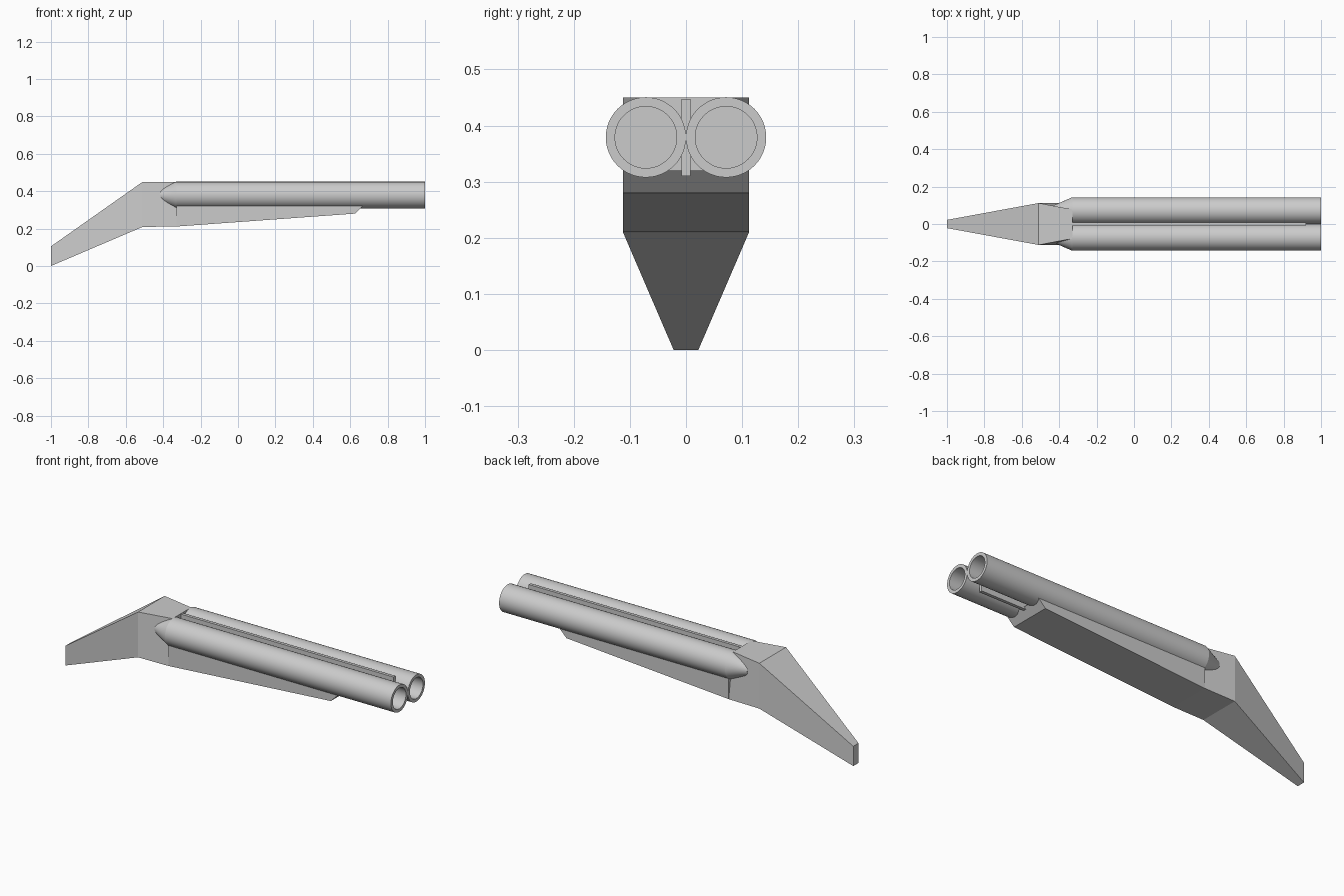
import bpy, bmesh, math

if "Cube" in bpy.data.objects:
    bpy.data.objects.remove(bpy.data.objects["Cube"])


def finish(name, bm):
    bmesh.ops.recalc_face_normals(bm, faces=bm.faces)
    mesh = bpy.data.meshes.new(name)
    bm.to_mesh(mesh)
    bm.free()
    obj = bpy.data.objects.new(name, mesh)
    bpy.context.collection.objects.link(obj)
    return obj


def skin(name, rings):
    """Join rings of points into a closed solid with capped ends."""
    bm = bmesh.new()
    loops = [[bm.verts.new(p) for p in ring] for ring in rings]
    n = len(loops[0])
    for a, b in zip(loops, loops[1:]):
        for i in range(n):
            j = (i + 1) % n
            bm.faces.new((a[i], a[j], b[j], b[i]))
    bm.faces.new(loops[0])
    bm.faces.new(loops[-1])
    return finish(name, bm)


def section(xb, zb, wb, xt, zt, wt):
    """Four-cornered section: bottom and top x, z and half width."""
    return [(xb, -wb, zb), (xb, wb, zb), (xt, wt, zt), (xt, -wt, zt)]


# Stock flaring into the receiver, whose top narrows toward the barrels
skin("stock_and_receiver", [
    section(-1, 0, 0.022, -1, 0.105, 0.022),
    section(-0.51, 0.209, 0.112, -0.51, 0.45, 0.112),
    section(-0.33, 0.211, 0.112, -0.33, 0.45, 0.078),
])

# Fore-end under the barrels with a slanted nose
skin("fore_end", [
    section(-0.33, 0.211, 0.112, -0.33, 0.32, 0.112),
    section(0.625, 0.28, 0.112, 0.665, 0.32, 0.112),
])

# Rib between the barrels
skin("center_rib", [
    section(x, 0.31, 0.008, x, 0.447, 0.008) for x in (-0.36, 0.92)
])

# Two hollow barrels with tapered breech ends: (x, radius)
profile = [(-0.43, 0.028), (-0.33, 0.0715), (1, 0.0715),
           (1, 0.055), (-0.329, 0.055)]
SIDES = 48
for label, side in (("right", -1), ("left", 1)):
    rings = []
    for x, r in profile:
        angles = [2 * math.pi * i / SIDES for i in range(SIDES)]
        rings.append([(x, side * 0.0715 + r * math.cos(a),
                       0.379 + r * math.sin(a)) for a in angles])
    barrel = skin(label + "_barrel", rings)
    bpy.ops.object.select_all(action='DESELECT')
    barrel.select_set(True)
    bpy.context.view_layer.objects.active = barrel
    bpy.ops.object.shade_smooth_by_angle(angle=math.radians(20))
